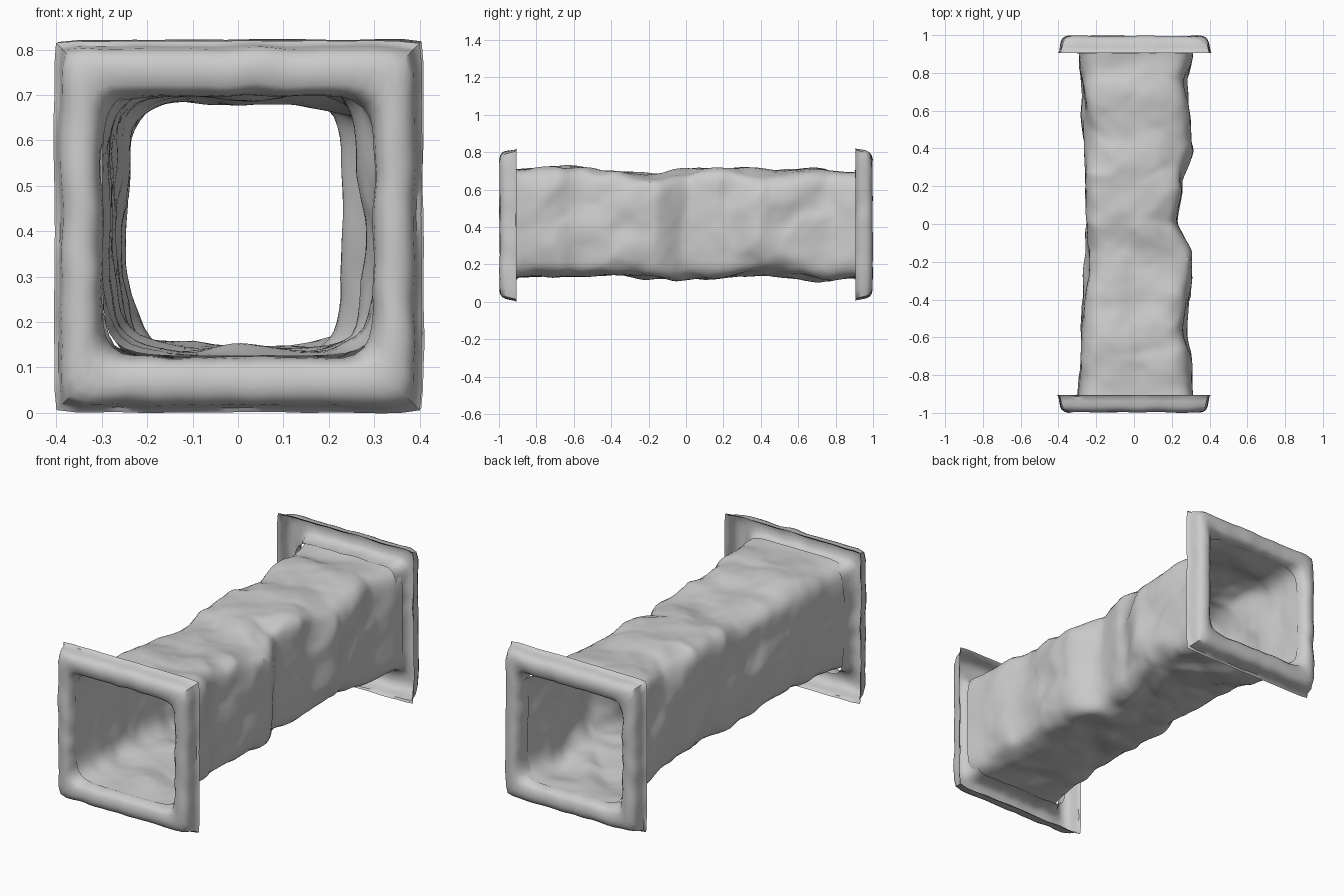
import bpy, bmesh, math
from mathutils import Vector, noise

cube = bpy.data.objects.get("Cube")
if cube:
    bpy.data.objects.remove(cube)

SIDES = 96

stone = bpy.data.materials.new("grey stone")
stone.use_nodes = True
GREY = (0.6, 0.6, 0.6, 1)
stone.diffuse_color = GREY
stone.node_tree.nodes["Principled BSDF"].inputs["Base Color"].default_value = GREY


def sample(table, y):
    """Smoothly read a value from (y, value) pairs."""
    for (a, u), (b, v) in zip(table, table[1:]):
        if y <= b:
            t = max(0, (y - a) / (b - a))
            return u + (v - u) * t * t * (3 - 2 * t)
    return table[-1][1]


def loft(name, rings, angle):
    """Skin a list of closed rings into one open surface."""
    bm = bmesh.new()
    loops = [[bm.verts.new(p) for p in ring] for ring in rings]
    for a, b in zip(loops, loops[1:]):
        for i in range(SIDES):
            j = (i + 1) % SIDES
            bm.faces.new((a[i], a[j], b[j], b[i]))
    mesh = bpy.data.meshes.new(name)
    bm.to_mesh(mesh)
    bm.free()
    mesh.materials.append(stone)
    obj = bpy.data.objects.new(name, mesh)
    bpy.context.collection.objects.link(obj)
    bpy.ops.object.select_all(action='DESELECT')
    obj.select_set(True)
    bpy.context.view_layer.objects.active = obj
    bpy.ops.object.shade_smooth_by_angle(angle=math.radians(angle))
    return obj


def squarish(i, power):
    """Point on a unit rounded square; a higher power is a sharper corner."""
    a = math.tau * i / SIDES
    c, s = math.cos(a), math.sin(a)
    r = (abs(c) ** power + abs(s) ** power) ** (-1 / power)
    return c * r, s * r


# Tunnel outline along its length
right = [(-.9, .31), (-.7, .305), (-.55, .285), (-.38, .305), (-.18, .31), (.02, .235),
         (.2, .255), (.4, .315), (.75, .285), (.9, .31)]
left = [(-.9, -.295), (-.6, -.285), (-.1, -.26), (.3, -.265), (.6, -.285), (.9, -.29)]
top = [(-.9, .71), (-.65, .735), (-.4, .705), (-.15, .69), (0, .715), (.3, .72),
       (.5, .705), (.7, .715), (.9, .695)]
bottom = [(-.9, .13), (-.7, .125), (-.4, .14), (-.1, .11), (.1, .12), (.4, .14),
          (.75, .105), (.9, .13)]


def tunnel_ring(y):
    x0, x1 = sample(left, y), sample(right, y)
    z0, z1 = sample(bottom, y), sample(top, y)
    calm = min(1, (0.97 - abs(y)) / 0.2)
    ring = []
    for i in range(SIDES):
        u, v = squarish(i, 8)
        # Corners wander between crisp and worn
        worn = noise.noise(Vector((math.copysign(3, u), y * 3, math.copysign(5, v))))
        u, v = squarish(i, 7 - calm * (1.5 - 4 * worn))
        p = Vector((u, y * 3.5, v))
        # Broad dents and chipped facets, cut inward only
        dent = max(0, noise.noise(p * 1.3)) * 0.12
        cells, _ = noise.voronoi(p * 1.3 + Vector((4, 1, 7)))
        chip = min(cells[0], 0.8) * 0.07
        fine = noise.noise(p * 4) * 0.012
        k = 1.02 - calm * (dent + chip + fine)
        slip = calm * 0.02 * noise.noise(p * 2 + Vector((9, 2, 3)))
        ring.append(((x0 + x1) / 2 + u * k * (x1 - x0) / 2, y + slip,
                     (z0 + z1) / 2 + v * k * (z1 - z0) / 2))
    return ring


STEPS = 110
tunnel = loft("tunnel", [tunnel_ring(-.95 + 1.9 * n / STEPS) for n in range(STEPS + 1)], 38)

# Hollow rolled frame: (depth, half width, corner power)
ROLL = [(.905, .405, 60), (.915, .396, 50), (.94, .392, 40), (.965, .388, 30),
        (.982, .38, 24), (.993, .365, 20), (.998, .345, 18), (.994, .325, 15),
        (.98, .31, 13), (.955, .302, 11), (.93, .299, 9), (.905, .3, 9)]


def frame(name, side, cx, cz):
    rings = []
    for n, (y, half, power) in enumerate(ROLL):
        ring = []
        for i in range(SIDES):
            u, v = squarish(i, power)
            p = Vector((u * 4, side * 5 + y * 6, v * 4))
            wobble = noise.noise(p) * (0.003 if n == 0 else 0.008)
            h = half + wobble
            # The opening sits a little shorter than it is wide
            tall = h * (1.01 if half > .34 else 0.96)
            depth = y + (noise.noise(p * 0.7) * 0.006 - 0.002 if n else 0)
            ring.append((cx + u * h, side * min(depth, 1), cz + v * tall))
        rings.append(ring)
    if side < 0:
        rings = [ring[::-1] for ring in rings]
    return loft(name, rings, 45)


frame("front_frame", -1, 0.0, 0.41)
frame("back_frame", 1, 0.003, 0.413)
